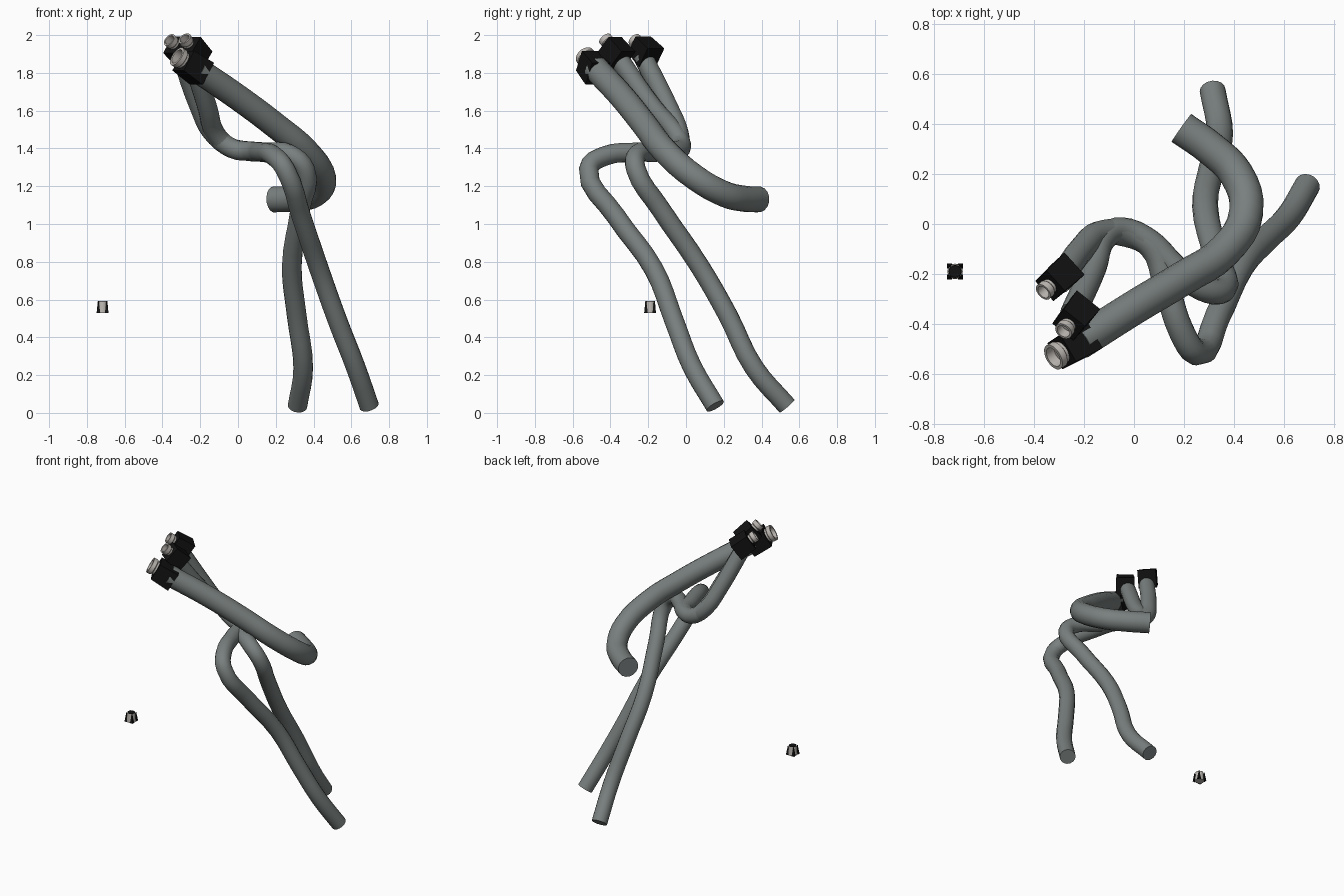
import bpy, bmesh, math
from mathutils import Vector, Matrix

if "Cube" in bpy.data.objects:
    bpy.data.objects.remove(bpy.data.objects["Cube"])


def material(name, rgb):
    m = bpy.data.materials.new(name)
    m.diffuse_color = (*rgb, 1)
    m.use_nodes = True
    m.node_tree.nodes["Principled BSDF"].inputs["Base Color"].default_value = m.diffuse_color
    return m


RUBBER = material("grey_rubber", (0.19, 0.215, 0.21))
BLACK = material("black_plastic", (0.006, 0.006, 0.006))
METAL = material("pale_metal", (0.50, 0.47, 0.44))


def add_object(name, bm, mat, matrix=Matrix(), smooth=False):
    bmesh.ops.recalc_face_normals(bm, faces=bm.faces)
    mesh = bpy.data.meshes.new(name)
    bm.to_mesh(mesh)
    bm.free()
    ob = bpy.data.objects.new(name, mesh)
    bpy.context.collection.objects.link(ob)
    mesh.materials.append(mat)
    ob.matrix_world = matrix
    if smooth:
        shade(ob)
    return ob


def shade(ob):
    bpy.ops.object.select_all(action='DESELECT')
    ob.select_set(True)
    bpy.context.view_layer.objects.active = ob
    bpy.ops.object.shade_smooth_by_angle(angle=math.radians(40))


def hose(name, radius, points):
    cu = bpy.data.curves.new(name, 'CURVE')
    cu.dimensions = '3D'
    cu.bevel_depth = radius
    cu.bevel_resolution = 6
    cu.resolution_u = 4
    cu.use_fill_caps = True
    sp = cu.splines.new('BEZIER')
    sp.bezier_points.add(len(points) - 1)
    for bp, co in zip(sp.bezier_points, points):
        bp.co = co
        bp.handle_left_type = bp.handle_right_type = 'AUTO'
    ob = bpy.data.objects.new(name, cu)
    bpy.context.collection.objects.link(ob)
    cu.materials.append(RUBBER)
    bpy.ops.object.select_all(action='DESELECT')
    ob.select_set(True)
    bpy.context.view_layer.objects.active = ob
    bpy.ops.object.convert(target='MESH')
    shade(bpy.context.view_layer.objects.active)


def lathe(name, profile, mat, matrix, steps=24):
    bm = bmesh.new()
    vs = [bm.verts.new((r, 0, z)) for r, z in profile]
    es = [bm.edges.new(p) for p in zip(vs, vs[1:])]
    bmesh.ops.spin(bm, geom=vs + es, axis=(0, 0, 1), cent=(0, 0, 0),
                   angle=2 * math.pi, steps=steps)
    bmesh.ops.remove_doubles(bm, verts=bm.verts, dist=1e-5)
    return add_object(name, bm, mat, matrix, True)


def frustum_box(name, bottom, top, height, mat, matrix):
    bm = bmesh.new()
    bmesh.ops.create_cone(bm, cap_ends=True, segments=4, radius1=bottom / math.sqrt(2),
                          radius2=top / math.sqrt(2), depth=height)
    bmesh.ops.rotate(bm, verts=bm.verts, matrix=Matrix.Rotation(math.pi / 4, 3, 'Z'))
    return add_object(name, bm, mat, matrix)


# Black head with a hollow metal nozzle on its outer face
def head(name, centre, axis, size, r):
    m = Matrix.Translation(centre) @ Vector(axis).to_track_quat('Z', 'Y').to_matrix().to_4x4()
    frustum_box(name + "_block", size, size * 0.9, size, BLACK, m)
    h = size / 2
    lathe(name + "_nozzle", [(r * 0.85, h - 0.01), (r * 0.85, h + 0.012), (r, h + 0.018),
                             (r, h + 0.045), (r * 0.75, h + 0.045), (r * 0.75, h + 0.004),
                             (0, h + 0.004)], METAL, m)


# Hoses
hose("thick_hose", 0.069, [
    (-0.22, -0.475, 1.82), (0.0, -0.335, 1.67), (0.20, -0.215, 1.52), (0.36, -0.11, 1.385),
    (0.45, 0.05, 1.245), (0.41, 0.20, 1.16), (0.31, 0.30, 1.135), (0.19, 0.385, 1.13)])
hose("right_leg_hose", 0.052, [
    (-0.30, -0.23, 1.89), (-0.20, -0.09, 1.61), (-0.14, -0.04, 1.49), (-0.03, -0.04, 1.40),
    (0.07, -0.09, 1.385), (0.13, -0.25, 1.38), (0.19, -0.43, 1.36), (0.25, -0.515, 1.29),
    (0.335, -0.37, 1.04), (0.43, -0.17, 0.76), (0.53, -0.06, 0.48), (0.62, 0.03, 0.25),
    (0.695, 0.155, 0.036)])
hose("left_leg_hose", 0.052, [
    (-0.245, -0.36, 1.88), (-0.16, -0.17, 1.61), (-0.12, -0.055, 1.48), (-0.05, -0.025, 1.41),
    (0.06, -0.07, 1.385), (0.16, -0.17, 1.38), (0.27, -0.255, 1.37), (0.355, -0.265, 1.29),
    (0.33, -0.135, 1.08), (0.285, 0.07, 0.78), (0.31, 0.22, 0.52), (0.345, 0.36, 0.24),
    (0.315, 0.535, 0.036)])

# Three heads at the top
head("front_head", (-0.24, -0.485, 1.83), (-0.72, -0.42, 0.5), 0.135, 0.055)
head("middle_head", (-0.235, -0.37, 1.91), (-0.40, -0.50, 0.60), 0.12, 0.037)
head("rear_head", (-0.30, -0.215, 1.915), (-0.55, -0.50, 0.52), 0.12, 0.037)

# Small separate cup with a black lid and tapering side fins
cup = Matrix.Translation((-0.717, -0.19, 0.56))
lathe("small_cup", [(0, -0.032), (0.031, -0.032), (0.026, 0.030), (0, 0.030)], METAL, cup, 16)
lathe("small_cup_lid", [(0, 0.030), (0.026, 0.030), (0.024, 0.033), (0, 0.033)], BLACK, cup, 16)
for i in range(4):
    bm = bmesh.new()
    bmesh.ops.create_cone(bm, cap_ends=True, segments=4, radius1=0.014, radius2=0.002, depth=0.063)
    turn = Matrix.Rotation(math.pi / 4 + i * math.pi / 2, 4, 'Z')
    add_object("small_cup_fin", bm, BLACK, cup @ turn @ Matrix.Translation((0.031, 0, 0)))
